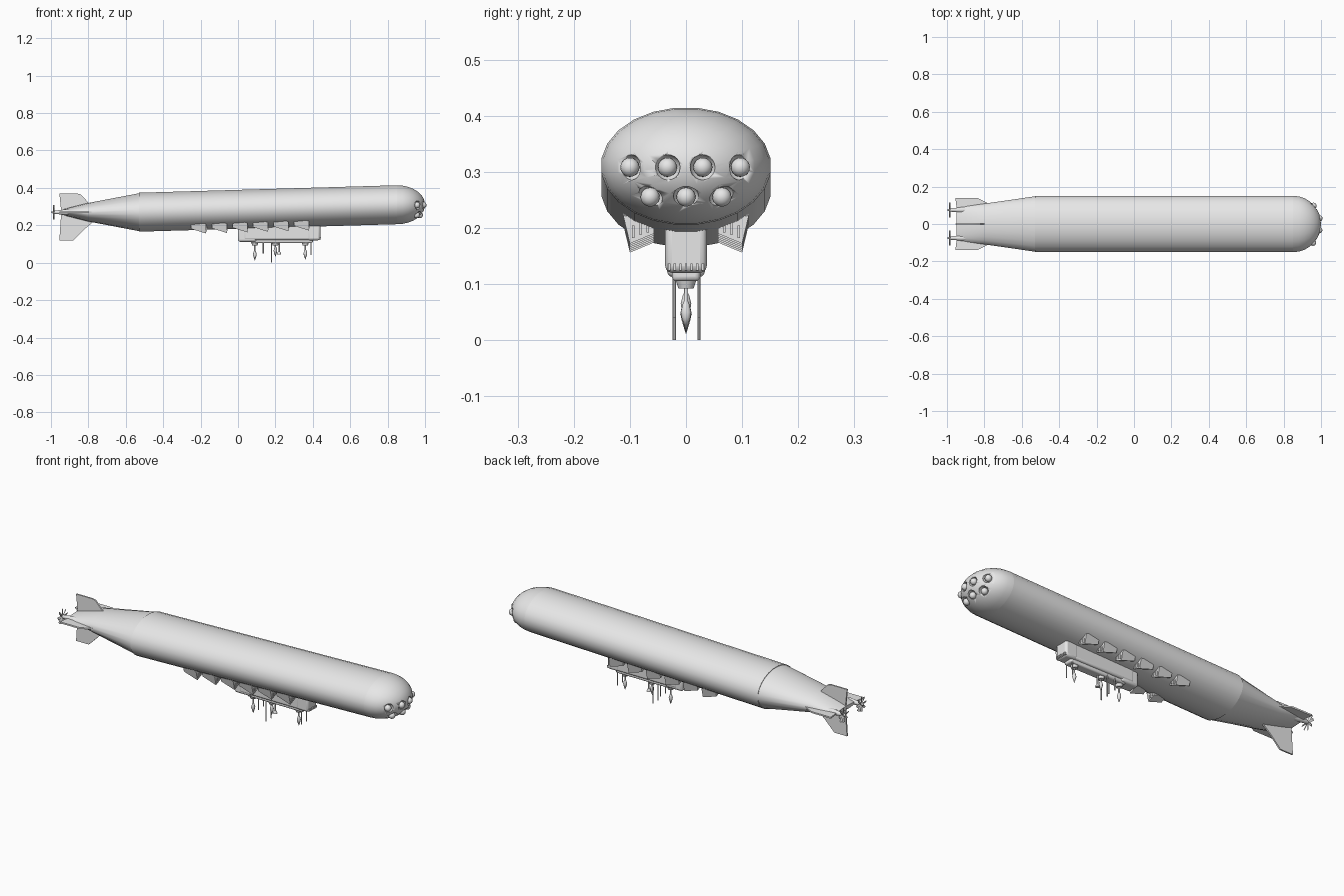
import bpy, bmesh, math
from mathutils import Vector, Matrix

cube = bpy.data.objects.get("Cube")
if cube:
    bpy.data.objects.remove(cube, do_unlink=True)

grey = bpy.data.materials.new("hull_grey")
grey.use_nodes = True
grey.diffuse_color = (0.8, 0.8, 0.8, 1)
grey.node_tree.nodes["Principled BSDF"].inputs["Base Color"].default_value = (0.8, 0.8, 0.8, 1)


def finish(name, bm, angle=35, bevel=0):
    bmesh.ops.recalc_face_normals(bm, faces=bm.faces[:])
    mesh = bpy.data.meshes.new(name)
    bm.to_mesh(mesh)
    bm.free()
    mesh.materials.append(grey)
    mesh.shade_smooth()
    mesh.set_sharp_from_angle(angle=math.radians(angle))
    obj = bpy.data.objects.new(name, mesh)
    bpy.context.collection.objects.link(obj)
    if bevel:
        mod = obj.modifiers.new("soft_edges", "BEVEL")
        mod.width, mod.segments = bevel, 3
    return obj


def loft(name, sections, sides=24, angle=35):
    """Elliptical rings along x; each section is x, y, z, half width, half height."""
    bm = bmesh.new()
    rings = []
    for x, y, z, ry, rz in sections:
        turns = [2 * math.pi * (i + 0.5) / sides for i in range(sides)]
        rings.append([bm.verts.new((x, y + ry * math.cos(t), z + rz * math.sin(t))) for t in turns])
    for a, b in zip(rings, rings[1:]):
        for i in range(sides):
            j = (i + 1) % sides
            bm.faces.new((a[i], a[j], b[j], b[i]))
    bm.faces.new(rings[0])
    bm.faces.new(rings[-1])
    return finish(name, bm, angle)


def slab(name, outline, depth, bevel=0):
    """Extrude a planar outline along a vector."""
    bm = bmesh.new()
    face = bm.faces.new([bm.verts.new(p) for p in outline])
    out = bmesh.ops.extrude_face_region(bm, geom=[face])
    moved = [v for v in out["geom"] if isinstance(v, bmesh.types.BMVert)]
    bmesh.ops.translate(bm, verts=moved, vec=Vector(depth))
    return finish(name, bm, bevel=bevel)


def box(name, lo, hi, bevel=0):
    outline = [(lo[0], lo[1], lo[2]), (hi[0], lo[1], lo[2]), (hi[0], hi[1], lo[2]), (lo[0], hi[1], lo[2])]
    return slab(name, outline, (0, 0, hi[2] - lo[2]), bevel)


def spindle(name, x, y, profile, sides=10):
    """Upright turned part; profile is radius, z."""
    bm = bmesh.new()
    verts = [bm.verts.new((x + r, y, z)) for r, z in profile]
    edges = [bm.edges.new(pair) for pair in zip(verts, verts[1:])]
    bmesh.ops.spin(bm, geom=verts + edges, cent=(x, y, 0), axis=(0, 0, 1),
                   angle=2 * math.pi, steps=sides, use_merge=True)
    bmesh.ops.remove_doubles(bm, verts=bm.verts[:], dist=0.0001)
    return finish(name, bm)


def balls(name, centres, radius):
    bm = bmesh.new()
    for c in centres:
        bmesh.ops.create_uvsphere(bm, u_segments=16, v_segments=10, radius=radius,
                                  matrix=Matrix.Translation(c))
    return finish(name, bm, 60)


# Hull: sloping main tube, rounded nose and wedge-shaped tail
W, H = 0.152, 0.105
loft("main_hull", [(-0.53, 0, 0.27, W, H), (0.85, 0, 0.31, W, H)])
loft("tail_cone", [(-0.53, 0, 0.27, 0.149, 0.102), (-0.8, 0, 0.27, 0.11, 0.05),
                   (-0.9, 0, 0.27, 0.095, 0.025), (-0.95, 0, 0.27, 0.085, 0.01)])
arcs = [math.radians(a) for a in (0, 12, 24, 36, 48, 60, 70, 80, 88)]
nose = loft("nose", [(0.85 + 0.15 * math.sin(a), 0, 0.31, W * math.cos(a), H * math.cos(a)) for a in arcs],
            angle=60)

# Nose lamps set into dimples
spots = [(y, 0.308) for y in (-0.1, -0.033, 0.03, 0.097)] + [(y, 0.255) for y in (-0.064, 0, 0.064)]
lamps = []
for y, z in spots:
    k = max(0, 1 - (y / W) ** 2 - ((z - 0.31) / H) ** 2)
    lamps.append(Vector((0.85 + 0.15 * math.sqrt(k), y, z)))
cutter = balls("dimple_cutter", lamps, 0.023)
cutter.hide_render = True
mod = nose.modifiers.new("dimples", "BOOLEAN")
mod.operation, mod.object, mod.solver = "DIFFERENCE", cutter, "EXACT"
bpy.context.view_layer.objects.active = nose
bpy.ops.object.modifier_apply(modifier="dimples")
bpy.data.objects.remove(cutter, do_unlink=True)
balls("nose_lamps", [c - Vector((0.006, 0, 0)) for c in lamps], 0.017)

# Tail fins
slab("upper_fin", [(-0.78, -0.004, 0.3), (-0.84, -0.004, 0.365), (-0.86, -0.004, 0.37),
                   (-0.955, -0.004, 0.37), (-0.945, -0.004, 0.27)], (0, 0.008, 0))
slab("lower_fin", [(-0.76, -0.004, 0.23), (-0.82, -0.004, 0.18), (-0.88, -0.004, 0.12),
                   (-0.955, -0.004, 0.12), (-0.945, -0.004, 0.27)], (0, 0.008, 0))

for side, s in (("left", 1), ("right", -1)):
    slab(side + "_stabiliser", [(-0.76, s * 0.1, 0.266), (-0.84, s * 0.14, 0.266),
                                (-0.955, s * 0.14, 0.266), (-0.945, s * 0.06, 0.266)], (0, 0, 0.008))

    # Engine pod, hub and fan of blades
    ey = s * 0.075
    loft(side + "_engine_pod", [(-1, ey, 0.27, 0.002, 0.002), (-0.985, ey, 0.27, 0.009, 0.009),
                                (-0.96, ey, 0.27, 0.011, 0.011), (-0.92, ey, 0.27, 0.016, 0.016),
                                (-0.87, ey, 0.27, 0.012, 0.012), (-0.82, ey, 0.27, 0.004, 0.004)], 12)
    bm = bmesh.new()
    for i in range(8):
        blade = bmesh.ops.create_cube(bm, size=1)["verts"]
        m = (Matrix.Translation((-0.985, ey, 0.27)) @ Matrix.Rotation(i * math.pi / 4, 4, "X")
             @ Matrix.Translation((0, 0, 0.022)) @ Matrix.Rotation(0.5, 4, "Z")
             @ Matrix.Diagonal((0.003, 0.012, 0.034, 1)))
        bmesh.ops.transform(bm, matrix=m, verts=blade)
    finish(side + "_propeller", bm)

    # Row of wedge bays under the hull, each with a slatted front
    for i in range(6):
        x = 0.38 - 0.11 * i
        drop = 0.029 * (0.38 - x)
        front = [(y, z - drop) for y, z in ((0.057, 0.215), (0.057, 0.19), (0.1, 0.172), (0.112, 0.222))]
        bm = bmesh.new()
        lip = [bm.verts.new((x, s * y, z)) for y, z in front]
        back = [bm.verts.new((x - 0.08, s * y, z + 0.025)) for y, z in front]
        bm.faces.new(lip)
        bm.faces.new(back)
        for a in range(4):
            b = (a + 1) % 4
            bm.faces.new((lip[a], lip[b], back[b], back[a]))
        finish(f"{side}_bay_{i + 1}", bm)
        for k in range(3):
            y = s * (0.068 + 0.013 * k)
            z = 0.192 - 0.005 * k - drop
            box(f"{side}_bay_slat_{i + 1}_{k + 1}", (x - 0.002, y - 0.002, z),
                (x + 0.003, y + 0.002, z + 0.022))

# Gondola: cabin, end blocks and belly
box("gondola_cabin", (0.03, -0.036, 0.122), (0.41, 0.036, 0.215), 0.01)
box("gondola_front", (0.37, -0.037, 0.12), (0.44, 0.037, 0.225), 0.012)
box("gondola_rear", (0, -0.034, 0.112), (0.1, 0.034, 0.2), 0.012)
box("gondola_belly", (0.07, -0.025, 0.105), (0.4, 0.025, 0.13), 0.008)
for i in range(7):
    y = -0.03 + 0.01 * i
    box(f"front_rib_{i + 1}", (0.43, y - 0.002, 0.124), (0.444, y + 0.002, 0.137))

# Belly turrets and hanging spindles
for i, (x, tip) in enumerate(((0.09, 0.01), (0.2, 0.03), (0.36, 0.015))):
    spindle(f"turret_{i + 1}", x, 0, [(0, 0.092), (0.014, 0.092), (0.02, 0.11), (0, 0.115)], 14)
    spindle(f"hanging_spindle_{i + 1}", x, 0,
            [(0, tip), (0.008, tip + 0.025), (0.01, tip + 0.035), (0.006, tip + 0.05),
             (0.004, tip + 0.054), (0.004, 0.1)])

# Thin hanging rods in pairs
for i, (x, low) in enumerate(((0.135, 0.05), (0.18, 0), (0.39, 0.04))):
    for side, y in (("left", 0.023), ("right", -0.021)):
        spindle(f"{side}_rod_{i + 1}", x, y, [(0, low), (0.0028, low), (0.0028, 0.12)], 8)
spindle("footed_rod", 0.22, 0, [(0, 0.045), (0.011, 0.045), (0.009, 0.055), (0.004, 0.06), (0.004, 0.12)])
